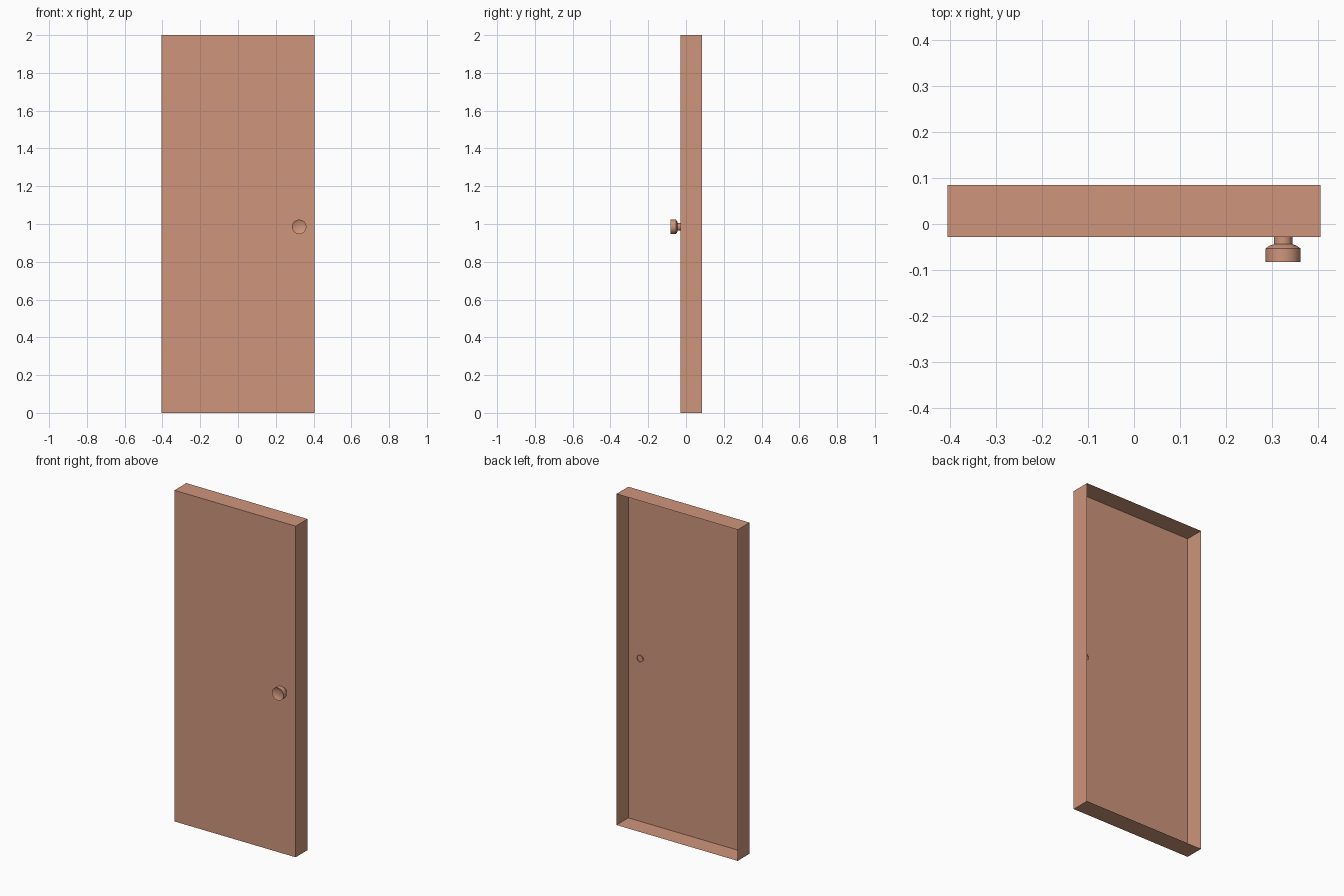
import bpy, bmesh, math
from mathutils import Vector

if "Cube" in bpy.data.objects:
    bpy.data.objects.remove(bpy.data.objects["Cube"])

MAT = bpy.data.materials.new("door_paint")
MAT.diffuse_color = (0.62, 0.30, 0.20, 1)
MAT.use_nodes = True
MAT.node_tree.nodes["Principled BSDF"].inputs["Base Color"].default_value = MAT.diffuse_color

WIDTH, HEIGHT = 0.81, 2.0
FRONT, BACK = -0.028, 0.085
KNOB_X, KNOB_Z = 0.324, 0.985


def make_object(name, bm):
    mesh = bpy.data.meshes.new(name)
    bm.to_mesh(mesh)
    bm.free()
    obj = bpy.data.objects.new(name, mesh)
    bpy.context.collection.objects.link(obj)
    mesh.materials.append(MAT)
    return obj


# Door: thin shell box with an open back
bm = bmesh.new()
bmesh.ops.create_cube(bm, size=1)
bmesh.ops.scale(bm, vec=(WIDTH, BACK - FRONT, HEIGHT), verts=bm.verts)
bmesh.ops.translate(bm, vec=(0, (FRONT + BACK) / 2, HEIGHT / 2), verts=bm.verts)
bm.normal_update()
back = [f for f in bm.faces if f.normal.y > 0.9]
bmesh.ops.delete(bm, geom=back, context='FACES')
make_object("door_panel", bm)

# Knob: lathed stem, flared head and shallow dished face (radius, y)
profile = [(0.020, -0.022), (0.020, -0.044), (0.029, -0.047), (0.038, -0.053),
           (0.038, -0.083), (0.028, -0.078), (0.015, -0.075), (0.0, -0.074)]
bm = bmesh.new()
verts = [bm.verts.new((KNOB_X + r, y, KNOB_Z)) for r, y in profile]
edges = [bm.edges.new(pair) for pair in zip(verts, verts[1:])]
bmesh.ops.spin(bm, geom=verts + edges, cent=Vector((KNOB_X, 0, KNOB_Z)),
               axis=(0, 1, 0), angle=math.tau, steps=32)
bmesh.ops.remove_doubles(bm, verts=bm.verts, dist=1e-5)
bmesh.ops.recalc_face_normals(bm, faces=bm.faces)
# keep the rim side facing outwards
bm.normal_update()
rim = max(bm.faces, key=lambda f: f.calc_center_median().x)
if rim.normal.x < 0:
    bmesh.ops.reverse_faces(bm, faces=bm.faces)
knob = make_object("door_knob", bm)

bpy.context.view_layer.objects.active = knob
knob.select_set(True)
bpy.ops.object.shade_smooth_by_angle(angle=math.radians(35))
